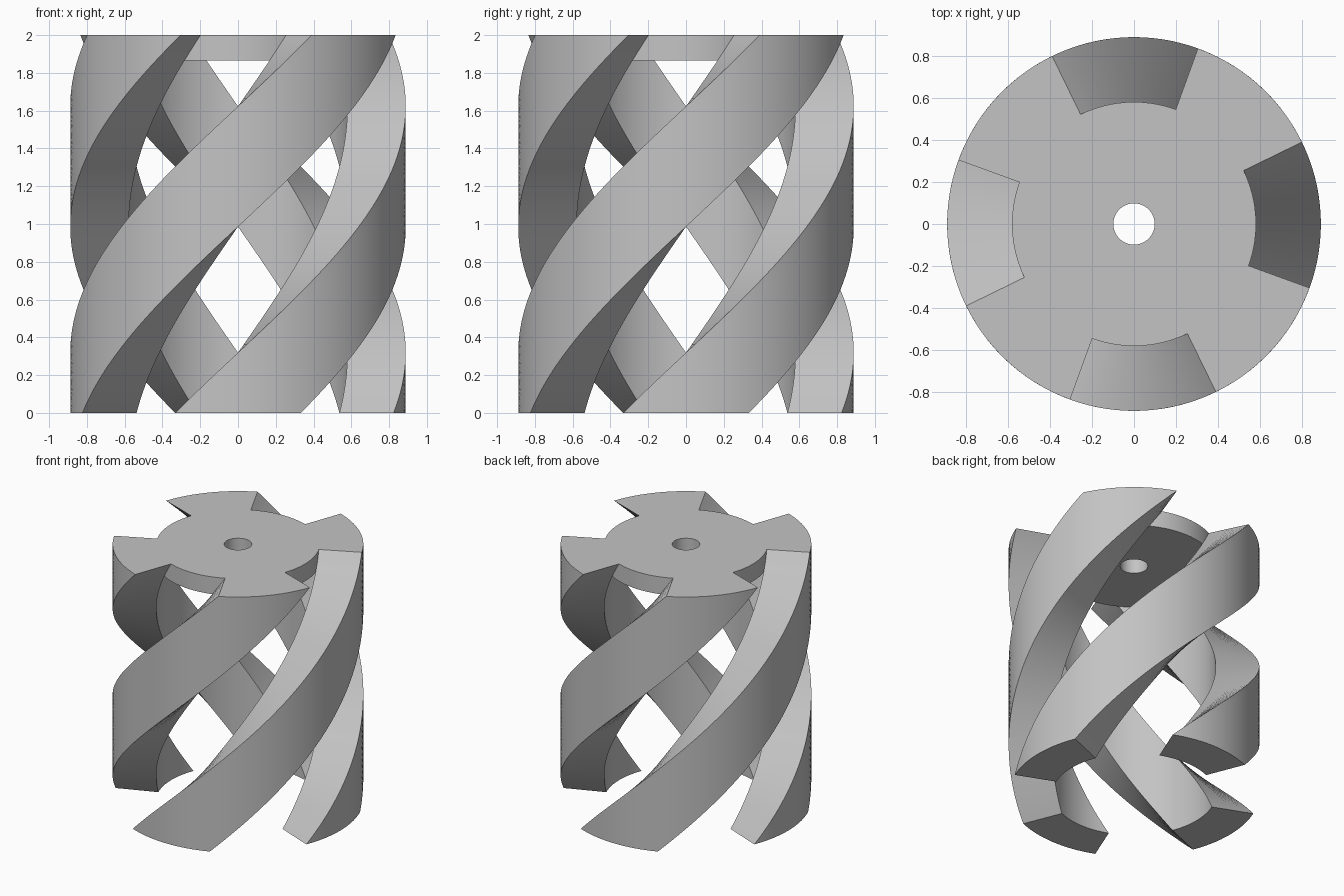
import bpy
import bmesh
from math import radians, cos, sin, tau

HEIGHT = 2.0
OUTER_R = 0.888
INNER_R = 0.579
HUB_R = 0.58
HOLE_R = 0.098
HUB_BOTTOM = 1.865
HALF_WIDTH = radians(22)
TWIST = radians(138)

cube = bpy.data.objects.get("Cube")
if cube:
    bpy.data.objects.remove(cube, do_unlink=True)

grey = bpy.data.materials.new("plain_grey")
grey.use_nodes = True
colour = (0.55, 0.55, 0.55, 1)
grey.diffuse_color = colour
grey.node_tree.nodes["Principled BSDF"].inputs["Base Color"].default_value = colour


def finish(bm, name):
    """Turn a bmesh into a shaded object."""
    bmesh.ops.recalc_face_normals(bm, faces=bm.faces)
    mesh = bpy.data.meshes.new(name)
    bm.to_mesh(mesh)
    bm.free()
    mesh.materials.append(grey)
    obj = bpy.data.objects.new(name, mesh)
    bpy.context.collection.objects.link(obj)
    bpy.ops.object.select_all(action="DESELECT")
    obj.select_set(True)
    bpy.context.view_layer.objects.active = obj
    bpy.ops.object.shade_smooth_by_angle(angle=radians(30))
    return obj


def loft(bm, rings, closed):
    """Join successive vertex rings with quads; closed joins last to first."""
    pairs = list(zip(rings, rings[1:]))
    if closed:
        pairs.append((rings[-1], rings[0]))
    for a, b in pairs:
        for i in range(len(a)):
            j = (i + 1) % len(a)
            bm.faces.new((a[i], a[j], b[j], b[i]))


def helical_vane(name, start, arc_steps=14, levels=72):
    """Sector-shaped section twisted as it rises."""
    sweep = [HALF_WIDTH * (2 * i / arc_steps - 1) for i in range(arc_steps + 1)]
    section = [(OUTER_R, a) for a in sweep] + [(INNER_R, a) for a in reversed(sweep)]
    bm = bmesh.new()
    rings = []
    for k in range(levels + 1):
        t = k / levels
        turn = start + TWIST * t
        rings.append([bm.verts.new((r * cos(a + turn), r * sin(a + turn), HEIGHT * t))
                      for r, a in section])
    loft(bm, rings, False)
    # End caps as strips of quads between the inner and outer arcs
    for ring in (rings[0], rings[-1]):
        for i in range(arc_steps):
            bm.faces.new((ring[i], ring[i + 1], ring[-2 - i], ring[-1 - i]))
    return finish(bm, name)


# Four vanes, evenly spaced around the axis
for n, side in enumerate(("front", "left", "back", "right")):
    helical_vane(side + "_vane", radians(90) * (n - 1))

# Top hub plate with a central bore
bm = bmesh.new()
profile = ((HOLE_R, HUB_BOTTOM), (HUB_R, HUB_BOTTOM), (HUB_R, HEIGHT), (HOLE_R, HEIGHT))
steps = 96
hub_rings = [[bm.verts.new((r * cos(tau * s / steps), r * sin(tau * s / steps), z))
              for r, z in profile] for s in range(steps)]
loft(bm, hub_rings, True)
finish(bm, "hub_plate")
